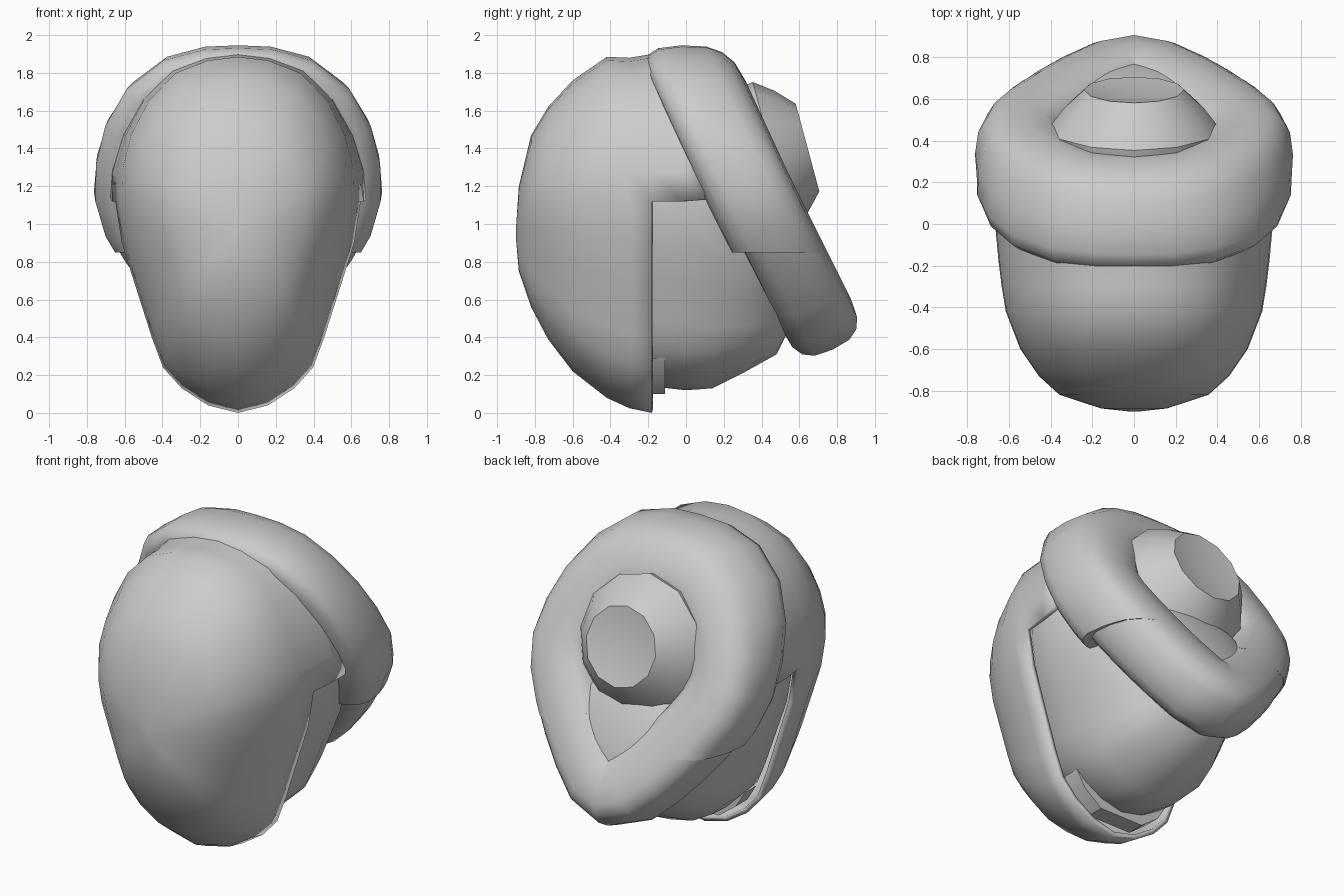
import bpy, bmesh, math
from mathutils import Vector

if "Cube" in bpy.data.objects:
    bpy.data.objects.remove(bpy.data.objects["Cube"])

def finish(bm, name, angle=45, solid=0):
    bmesh.ops.remove_doubles(bm, verts=bm.verts, dist=0.0005)
    bmesh.ops.recalc_face_normals(bm, faces=bm.faces)
    me = bpy.data.meshes.new(name)
    bm.to_mesh(me)
    bm.free()
    ob = bpy.data.objects.new(name, me)
    bpy.context.collection.objects.link(ob)
    if solid:
        m = ob.modifiers.new("thickness", 'SOLIDIFY')
        m.thickness = solid
        m.offset = -1
    bpy.ops.object.select_all(action='DESELECT')
    ob.select_set(True)
    bpy.context.view_layer.objects.active = ob
    bpy.ops.object.shade_smooth_by_angle(angle=math.radians(angle))
    return ob

def loft(bm, rings, keep=lambda f: True):
    """Bridge consecutive closed rings of equal point count."""
    vs = [[bm.verts.new(p) for p in r] for r in rings]
    for a, b in zip(vs, vs[1:]):
        for i in range(len(a)):
            j = (i + 1) % len(a)
            quad = [a[i], a[j], b[j], b[i]]
            if keep(quad):
                bm.faces.new(quad)
    return vs

# Egg outline shared by mask and head (half width, height), scaled per section
half = [(0, 1.9), (.17, 1.88), (.35, 1.81), (.5, 1.66), (.6, 1.47), (.65, 1.28), (.655, 1.12),
        (.62, .9), (.55, .68), (.46, .4), (.4, .24), (.3, .13), (.16, .04), (0, 0)]
egg = half + [(-x, z) for x, z in half[-2:0:-1]]

def section(y, w, top, bot):
    return [Vector((x / .66 * w, y, bot + z / 1.9 * (top - bot))) for x, z in egg]

# Face shell: open at the back, upper part runs under the hood band
secs = [(-.9, .02, .98, .92), (-.885, .16, 1.2, .75), (-.82, .36, 1.47, .56), (-.73, .46, 1.62, .39),
        (-.6, .55, 1.76, .22), (-.42, .62, 1.885, .08), (-.3, .64, 1.88, .025),
        (-.18, .655, 1.9, 0), (-.02, .67, 1.9, 0), (.1, .68, 1.88, .05)]
bm = bmesh.new()
vs = loft(bm, [section(*s) for s in secs],
          lambda q: max(v.co.y for v in q) < -.17 or min(v.co.z for v in q) > 1.08)
bm.faces.new(vs[0])
bmesh.ops.delete(bm, geom=[v for v in bm.verts if not v.link_faces], context='VERTS')
finish(bm, "face_shell", 50, .03)

# Inner head
secs = [(-.5, .4, 1.5, .4), (-.18, .61, 1.75, .14), (.0, .62, 1.75, .12), (.14, .6, 1.65, .13),
        (.3, .53, 1.4, .21), (.48, .4, 1.1, .31), (.55, .2, .85, .45)]
bm = bmesh.new()
vs = loft(bm, [section(*s) for s in secs])
bm.faces.new(vs[0])
bm.faces.new(vs[-1])
finish(bm, "inner_head", 50)

# Chin strap behind the lower shell edge
bm = bmesh.new()
prof = [(-.33, .29), (-.27, .19), (-.15, .1), (.15, .1), (.27, .19), (.33, .29)]
vs = loft(bm, [[Vector((x, y, z)) for x, z in prof] for y in (-.22, -.11)])
bm.faces.new(vs[0])
bm.faces.new(vs[1])
finish(bm, "chin_strap", 30)

# Tilted hood plane: u sideways, D down the slope, N backwards and up
C = Vector((0, .36, 1.15))
U = Vector((1, 0, 0))
D = Vector((0, .42, -.907))
N = Vector((0, .907, .42))
hp = [(0, -.66), (.14, -.655), (.27, -.62), (.39, -.52), (.48, -.37), (.53, -.2), (.545, -.04),
      (.51, .1), (.43, .25), (.33, .4), (.22, .54), (.1, .665), (0, .71)]
path = hp + [(-u, v) for u, v in hp[-2:0:-1]]

def tube(pts, r, h, shift, power, closed):
    rings, n = [], len(pts)
    for i, (u, v) in enumerate(pts):
        a = pts[i - 1] if closed or i else pts[0]
        b = pts[(i + 1) % n] if closed else pts[min(i + 1, n - 1)]
        t = Vector((b[0] - a[0], b[1] - a[1])).normalized()
        out = U * -t.y + D * t.x
        tilt = .42 * min(1, max(0, -v / .55))
        ring = []
        for k in range(16):
            c, s = math.cos(k * math.tau / 16), math.sin(k * math.tau / 16)
            c, s = [math.copysign(abs(q) ** power, q) for q in (c, s)]
            z = h * s + shift + max(0, v) * .03
            ring.append(C + U * u + D * v + out * (-r * c + tilt * z) + N * z)
        rings.append(ring)
    return rings

# Padded teardrop ring
bm = bmesh.new()
rings = tube(path, .205, .2, .015, .7, True)
loft(bm, rings + [rings[0]])
finish(bm, "hood_ring", 60)

# Wider outer band over the top, cut level at its lower ends
arc = hp[:10]
arc = [(-u, v) for u, v in arc[:0:-1]] + arc
bm = bmesh.new()
loft(bm, tube(arc, .218, .23, -.015, .7, False))
bmesh.ops.bisect_plane(bm, geom=bm.verts[:] + bm.edges[:] + bm.faces[:],
                       plane_co=(0, 0, .85), plane_no=(0, 0, 1), clear_inner=True)
bmesh.ops.holes_fill(bm, edges=[e for e in bm.edges if e.is_boundary])
finish(bm, "hood_band", 50)

# Soft fill inside the lower point of the ring
bm = bmesh.new()
bmesh.ops.create_uvsphere(bm, u_segments=20, v_segments=12, radius=1)
for v in bm.verts:
    p = v.co.copy()
    z = math.copysign(abs(p.z) ** .6, p.z) * .18
    v.co = C + U * (p.x * .38) + D * (.36 + p.y * .38) + N * (.03 + z)
finish(bm, "hood_fill", 60)

# Rear bun with a shallow dished end
A = Vector((0, .966, .26))
E = Vector((0, -.26, .966))
O = Vector((0, .46, 1.355))
bm = bmesh.new()
rings = [[O + A * a + (U * math.cos(k * math.tau / 12) + E * math.sin(k * math.tau / 12)) * r
          for k in range(12)]
         for r, a in [(.24, -.32), (.34, -.22), (.4, -.1), (.41, 0), (.335, .1), (.24, .19)]]
vs = loft(bm, rings)
bm.faces.new(vs[0])
dish = bm.verts.new(O + A * .15)
for k in range(12):
    bm.faces.new([vs[-1][k], vs[-1][(k + 1) % 12], dish])
finish(bm, "rear_bun", 38)
